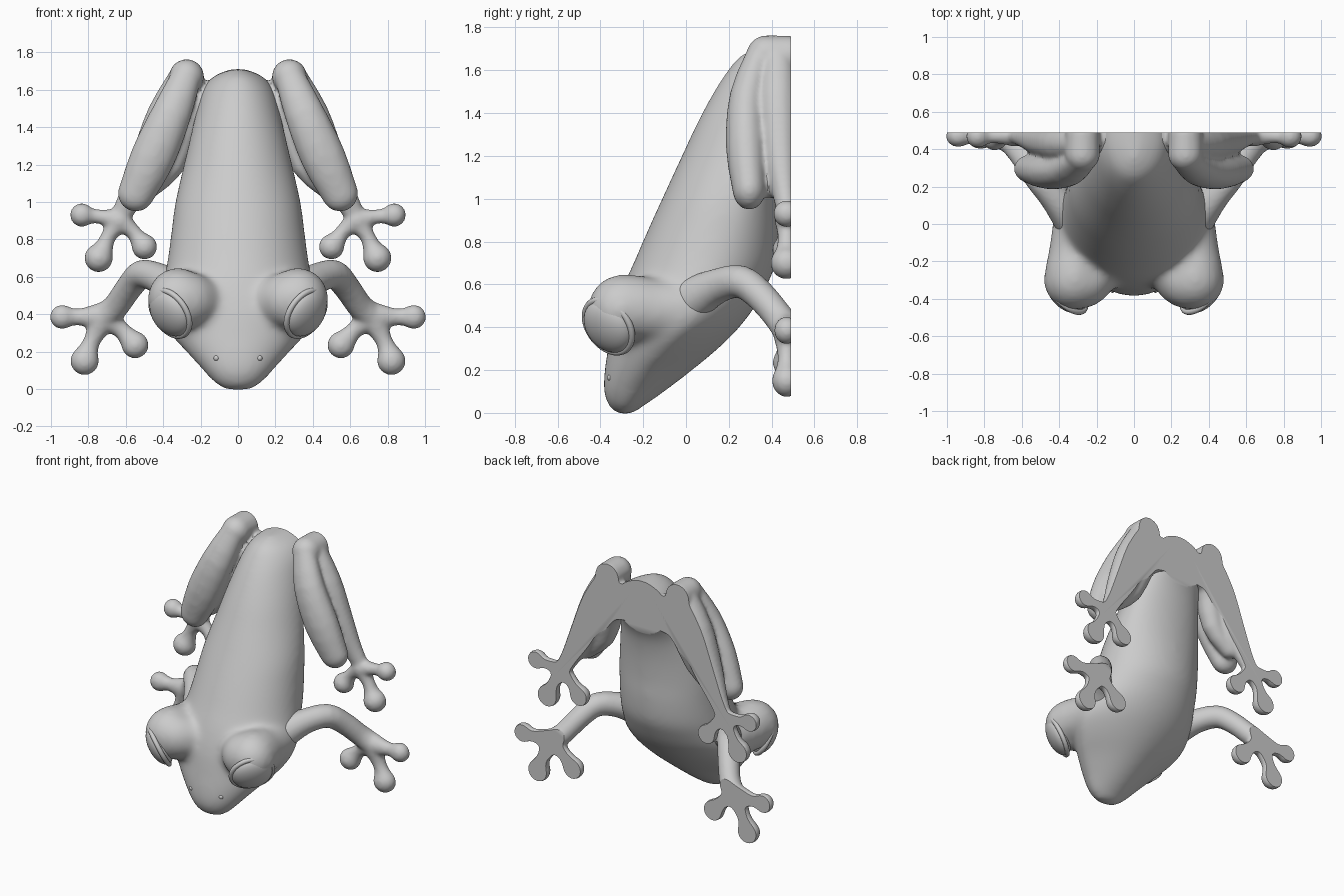
import bpy, bmesh, math
from mathutils import Vector

if "Cube" in bpy.data.objects:
    bpy.data.objects.remove(bpy.data.objects["Cube"])

BACK = 0.49  # flat mounting plane


def spline(rows, steps):
    """Catmull-Rom interpolation of equal-length tuples."""
    out = []
    for i in range(len(rows) - 1):
        p0, p1, p2, p3 = (rows[max(i - 1, 0)], rows[i], rows[i + 1],
                          rows[min(i + 2, len(rows) - 1)])
        for k in range(steps):
            t = k / steps
            out.append(tuple(0.5 * (2 * b + (c - a) * t + (2 * a - 5 * b + 4 * c - d) * t * t
                                    + (3 * b - a - 3 * c + d) * t ** 3)
                             for a, b, c, d in zip(p0, p1, p2, p3)))
    return out + [rows[-1]]


def ball_points(ball, sy, n=130):
    x, y, z, r = ball
    pts = []
    for i in range(n):
        h = 1 - 2 * (i + 0.5) / n
        a = i * 2.399963
        s = math.sqrt(1 - h * h)
        pts.append((x + r * s * math.cos(a), y + r * sy * s * math.sin(a), z + r * h))
    return pts


def limb(bm, *balls, sy=1.0, steps=3):
    """Smooth tapered limb through balls (x, y, z, radius); sy flattens it in depth."""
    balls = spline(balls, steps)
    for a, b in zip(balls, balls[1:]):
        vs = [bm.verts.new(p) for p in ball_points(a, sy) + ball_points(b, sy)]
        res = bmesh.ops.convex_hull(bm, input=vs)
        junk = {g for g in res["geom_interior"] + res["geom_unused"]
                if isinstance(g, bmesh.types.BMVert)}
        bmesh.ops.delete(bm, geom=list(junk), context="VERTS")


def finish(name, bm, voxel, smooth, mirror=False):
    """Fuse overlapping volumes, soften, slice flat at the back."""
    bmesh.ops.recalc_face_normals(bm, faces=bm.faces)
    me = bpy.data.meshes.new(name)
    bm.to_mesh(me)
    bm.free()
    ob = bpy.data.objects.new(name, me)
    bpy.context.collection.objects.link(ob)
    rm = ob.modifiers.new("Fuse", "REMESH")
    rm.mode = "VOXEL"
    rm.voxel_size = voxel
    sm = ob.modifiers.new("Soften", "SMOOTH")
    sm.factor = 0.5
    sm.iterations = smooth
    dg = bpy.context.evaluated_depsgraph_get()
    out = bpy.data.meshes.new_from_object(ob.evaluated_get(dg))
    ob.modifiers.clear()
    b = bmesh.new()
    b.from_mesh(out)
    bmesh.ops.bisect_plane(b, geom=b.verts[:] + b.edges[:] + b.faces[:], dist=1e-5,
                           plane_co=(0, BACK, 0), plane_no=(0, 1, 0), clear_outer=True)
    bmesh.ops.holes_fill(b, edges=[e for e in b.edges if e.is_boundary], sides=0)
    # Keep the flat back crisp against the smooth sides
    b.to_mesh(out)
    b.free()
    ob.data = out
    out.polygons.foreach_set("use_smooth", [True] * len(out.polygons))
    out.set_sharp_from_angle(angle=math.radians(30))
    if mirror:
        ob.modifiers.new("Mirror", "MIRROR")
    return ob


# Body and head: horizontal sections (z, front y, widest y, back y, half width, back roundness)
SECTIONS = [
    (-0.005, -0.32, -0.28, -0.25, 0.07, 0.8),
    (0.03, -0.36, -0.27, -0.20, 0.125, 0.8),
    (0.10, -0.385, -0.24, -0.10, 0.19, 0.8),
    (0.20, -0.38, -0.18, 0.03, 0.28, 0.8),
    (0.30, -0.365, -0.10, 0.15, 0.37, 0.75),
    (0.40, -0.350, -0.03, 0.25, 0.43, 0.7),
    (0.50, -0.325, 0.02, 0.325, 0.43, 0.6),
    (0.60, -0.290, 0.06, 0.38, 0.395, 0.5),
    (0.70, -0.245, 0.10, 0.42, 0.375, 0.47),
    (0.85, -0.180, 0.15, 0.435, 0.355, 0.45),
    (1.00, -0.112, 0.20, 0.435, 0.335, 0.43),
    (1.20, -0.020, 0.28, 0.45, 0.29, 0.43),
    (1.35, 0.050, 0.33, 0.49, 0.255, 0.45),
    (1.50, 0.130, 0.40, 0.60, 0.22, 0.5),
    (1.60, 0.195, 0.45, 0.70, 0.19, 0.5),
    (1.67, 0.255, 0.48, 0.70, 0.135, 0.5),
    (1.71, 0.340, 0.50, 0.66, 0.04, 0.5),
]
N = 48
bm = bmesh.new()
rings = []
for z, yf, ym, yb, w, e in spline(SECTIONS, 3):
    ring = []
    for i in range(N):
        t = 2 * math.pi * i / N
        s = math.sin(t)
        y = ym + (yf - ym) * -s if s < 0 else ym + (yb - ym) * (s * s) ** e
        ring.append(bm.verts.new((w * math.cos(t), y, z)))
    rings.append(ring)
for a, b in zip(rings, rings[1:]):
    for i in range(N):
        j = (i + 1) % N
        bm.faces.new((a[i], a[j], b[j], b[i]))
bm.faces.new(rings[0][::-1])
bm.faces.new(rings[-1])
# Brow mounds carrying the eyes, fading inward and back into the head
for s in (-1, 1):
    limb(bm, (s * 0.312, -0.320, 0.44, 0.130), (s * 0.322, -0.295, 0.49, 0.160),
         (s * 0.31, -0.17, 0.48, 0.15), (s * 0.30, -0.03, 0.48, 0.14), steps=2)
    limb(bm, (s * 0.325, -0.300, 0.485, 0.160), (s * 0.27, -0.295, 0.475, 0.155),
         (s * 0.19, -0.225, 0.46, 0.14), steps=2)
finish("body", bm, 0.015, 34)

# Hind legs: folded shank, thigh, hip, foot with three padded toes
bm = bmesh.new()
limb(bm, (0.28, 0.345, 1.66, 0.082), (0.36, 0.287, 1.46, 0.108),
     (0.455, 0.282, 1.24, 0.12), (0.545, 0.295, 1.045, 0.098), sy=0.8)
limb(bm, (0.275, 0.375, 1.67, 0.094), (0.275, 0.48, 1.67, 0.092))
limb(bm, (0.275, 0.43, 1.665, 0.094), (0.37, 0.43, 1.45, 0.122), (0.47, 0.44, 1.22, 0.105),
     (0.57, 0.46, 1.03, 0.068), (0.63, 0.475, 0.92, 0.055), sy=0.85)
limb(bm, (0.12, 0.48, 1.53, 0.13), (0.27, 0.44, 1.45, 0.1), (0.36, 0.40, 1.2, 0.075),
     (0.5, 0.40, 1.06, 0.06))
PALM_H = (0.635, 0.475, 0.90, 0.062)
limb(bm, PALM_H, (0.73, 0.47, 0.92, 0.04), (0.79, 0.47, 0.925, 0.043), (0.835, 0.47, 0.93, 0.064))
limb(bm, PALM_H, (0.69, 0.47, 0.82, 0.042), (0.72, 0.47, 0.75, 0.052), (0.745, 0.47, 0.70, 0.077))
limb(bm, PALM_H, (0.57, 0.47, 0.85, 0.042), (0.53, 0.47, 0.80, 0.048), (0.50, 0.47, 0.76, 0.069))
finish("hind_leg", bm, 0.011, 12, mirror=True)

# Front legs: upper arm, elbow, forearm, foot with three padded toes
bm = bmesh.new()
limb(bm, (0.33, 0.03, 0.53, 0.105), (0.42, 0.14, 0.59, 0.083), (0.515, 0.255, 0.613, 0.077),
     (0.58, 0.35, 0.545, 0.072), (0.65, 0.435, 0.445, 0.07), (0.71, 0.475, 0.39, 0.074))
PALM_F = (0.72, 0.475, 0.385, 0.08)
limb(bm, PALM_F, (0.83, 0.47, 0.385, 0.048), (0.89, 0.47, 0.385, 0.048),
     (0.94, 0.47, 0.385, 0.066), sy=0.9)
limb(bm, PALM_F, (0.77, 0.47, 0.28, 0.048), (0.80, 0.47, 0.21, 0.052),
     (0.82, 0.47, 0.15, 0.077), sy=0.9)
limb(bm, PALM_F, (0.64, 0.47, 0.33, 0.048), (0.59, 0.47, 0.28, 0.052),
     (0.55, 0.47, 0.235, 0.073), sy=0.9)
finish("front_leg", bm, 0.011, 10, mirror=True)

# Eyes, eyelid rims and nostrils
for s, side in ((-1, "left"), (1, "right")):
    centre = Vector((s * 0.362, -0.362, 0.405))
    rot = Vector((s * 0.66, -0.60, -0.45)).to_track_quat("Z", "Y").to_euler()
    bpy.ops.mesh.primitive_uv_sphere_add(segments=40, ring_count=20, radius=1,
                                         location=centre, rotation=rot)
    eye = bpy.context.object
    eye.name = "eye_" + side
    eye.scale = (0.134, 0.134, 0.07)
    bpy.ops.object.shade_smooth()
    bpy.ops.mesh.primitive_torus_add(major_radius=0.136, minor_radius=0.016, major_segments=48,
                                     minor_segments=10, location=centre, rotation=rot)
    bpy.context.object.name = "eyelid_" + side
    bpy.ops.object.shade_smooth()
    bpy.ops.mesh.primitive_uv_sphere_add(segments=16, ring_count=8, radius=0.016,
                                         location=(s * 0.115, -0.352, 0.165))
    bpy.context.object.name = "nostril_" + side
    bpy.ops.object.shade_smooth()
